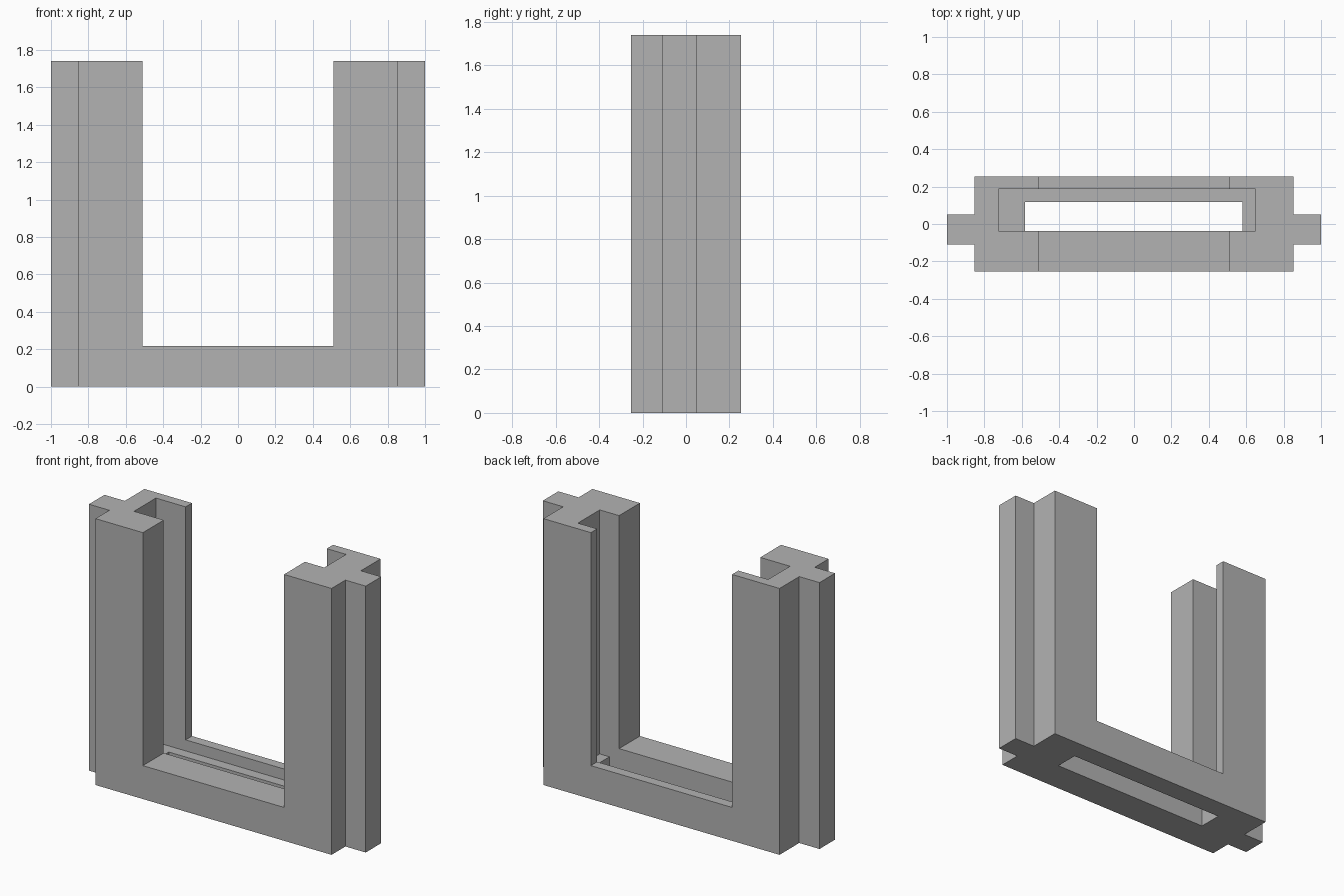
import bpy
import bmesh

cube = bpy.data.objects.get("Cube")
if cube:
    bpy.data.objects.remove(cube, do_unlink=True)

HEIGHT = 1.74
HALF_DEPTH = 0.253
SHOULDER = 0.853
TONGUE_FRONT, TONGUE_BACK = -0.11, 0.05
GROOVE_FRONT, GROOVE_BACK = -0.038, 0.188


def prism(name, outline, z0, z1):
    """Extrude a plan outline (counter-clockwise) from z0 to z1."""
    bm = bmesh.new()
    base = bm.faces.new([bm.verts.new((x, y, z0)) for x, y in outline])
    top = bmesh.ops.extrude_face_region(bm, geom=[base])["geom"]
    verts = [v for v in top if isinstance(v, bmesh.types.BMVert)]
    bmesh.ops.translate(bm, verts=verts, vec=(0, 0, z1 - z0))
    bmesh.ops.recalc_face_normals(bm, faces=bm.faces)
    mesh = bpy.data.meshes.new(name)
    bm.to_mesh(mesh)
    bm.free()
    obj = bpy.data.objects.new(name, mesh)
    bpy.context.collection.objects.link(obj)
    return obj


def block(name, x0, x1, y0, y1, z0, z1):
    return prism(name, [(x0, y0), (x1, y0), (x1, y1), (x0, y1)], z0, z1)


# Frame body: plan outline with a tongue on each side
right_half = [(SHOULDER, -HALF_DEPTH), (SHOULDER, TONGUE_FRONT), (1, TONGUE_FRONT),
              (1, TONGUE_BACK), (SHOULDER, TONGUE_BACK), (SHOULDER, HALF_DEPTH)]
left_half = [(-x, y) for x, y in reversed(right_half)]
frame = prism("channel_frame", right_half + left_half, 0, HEIGHT)

# Cutters: opening between posts, panel groove, slot through the sill
cutters = [
    block("opening_cutter", -0.51, 0.51, -1, 1, 0.218, 2),
    block("groove_cutter", -0.725, 0.65, GROOVE_FRONT, GROOVE_BACK, 0.146, 2),
    block("slot_cutter", -0.582, 0.58, GROOVE_FRONT, 0.118, -1, 1),
]
for cutter in cutters:
    cutter.hide_render = True
    mod = frame.modifiers.new(cutter.name, "BOOLEAN")
    mod.operation = "DIFFERENCE"
    mod.solver = "EXACT"
    mod.object = cutter

# Bake the cuts and discard the cutters
graph = bpy.context.evaluated_depsgraph_get()
cut_mesh = bpy.data.meshes.new_from_object(frame.evaluated_get(graph))
frame.modifiers.clear()
frame.data = cut_mesh
for cutter in cutters:
    bpy.data.objects.remove(cutter, do_unlink=True)

# Plain grey finish
grey = bpy.data.materials.new("plain_grey")
grey.use_nodes = True
colour = (0.45, 0.45, 0.45, 1)
grey.diffuse_color = colour
grey.node_tree.nodes["Principled BSDF"].inputs["Base Color"].default_value = colour
frame.data.materials.clear()
frame.data.materials.append(grey)
